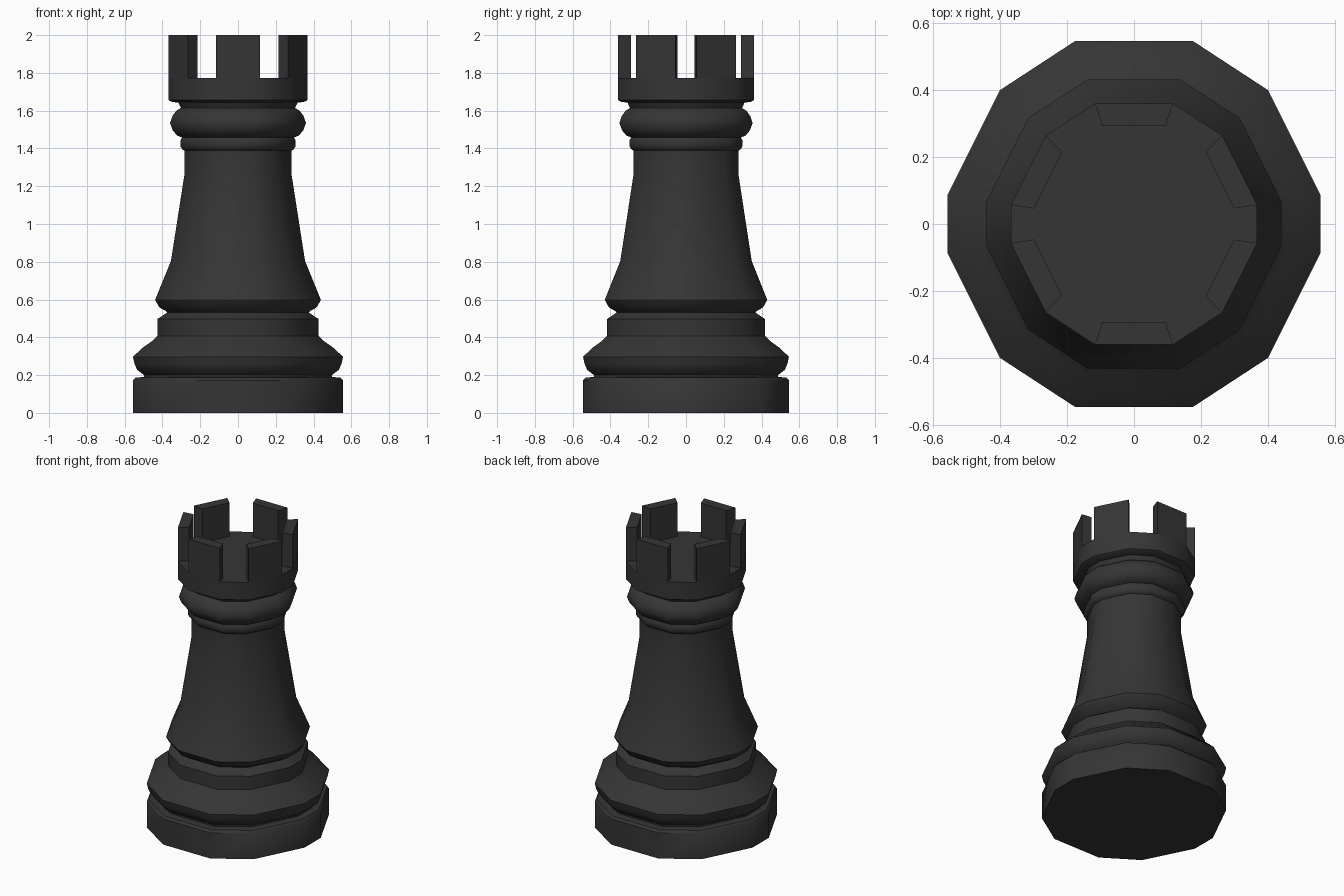
import bpy, bmesh, math

if "Cube" in bpy.data.objects:
    bpy.data.objects.remove(bpy.data.objects["Cube"])

mat = bpy.data.materials.new("charcoal")
mat.diffuse_color = (0.036, 0.036, 0.036, 1)
mat.use_nodes = True
mat.node_tree.nodes["Principled BSDF"].inputs["Base Color"].default_value = mat.diffuse_color

# Twelve-sided cross-section, mirrored from one quadrant (half width 1 in x)
Q = [(1, 0.155), (0.718, 0.718), (0.317, 0.98)]
SECTION = (Q + [(-x, y) for x, y in reversed(Q)]
           + [(-x, -y) for x, y in Q] + [(x, -y) for x, y in reversed(Q)])


def finish(bm, name):
    bmesh.ops.recalc_face_normals(bm, faces=bm.faces)
    me = bpy.data.meshes.new(name)
    bm.to_mesh(me)
    bm.free()
    ob = bpy.data.objects.new(name, me)
    bpy.context.collection.objects.link(ob)
    me.materials.append(mat)
    bpy.ops.object.select_all(action='DESELECT')
    ob.select_set(True)
    bpy.context.view_layer.objects.active = ob
    bpy.ops.object.shade_smooth_by_angle(angle=math.radians(40))
    return ob


def lofted(name, profile):
    bm = bmesh.new()
    rings = [[bm.verts.new((x * r, y * r, z)) for x, y in SECTION] for r, z in profile]
    n = len(SECTION)
    for a, b in zip(rings, rings[1:]):
        for i in range(n):
            j = (i + 1) % n
            bm.faces.new((a[i], a[j], b[j], b[i]))
    bm.faces.new(rings[0][::-1])
    bm.faces.new(rings[-1])
    return finish(bm, name)


# Turned tower body: plinth, bulge, flared shaft, collar and crown
lofted("tower_body", [
    (0.556, 0), (0.556, 0.172), (0.543, 0.187), (0.497, 0.19), (0.497, 0.2),
    (0.534, 0.228), (0.548, 0.26), (0.556, 0.297), (0.505, 0.345), (0.455, 0.38),
    (0.427, 0.407), (0.427, 0.497), (0.374, 0.532), (0.38, 0.538),
    (0.416, 0.558), (0.439, 0.598), (0.355, 0.804), (0.283, 1.265), (0.283, 1.388),
    (0.295, 1.395), (0.305, 1.412), (0.305, 1.442), (0.296, 1.458), (0.322, 1.468),
    (0.345, 1.495), (0.36, 1.535), (0.347, 1.572), (0.326, 1.6), (0.302, 1.614),
    (0.316, 1.642), (0.355, 1.648), (0.367, 1.656), (0.367, 1.774)])

# Six battlements standing on alternate sides of the crown
for k, (i, j) in enumerate([(0, 1), (2, 3), (4, 5), (6, 7), (8, 9), (10, 11)]):
    bm = bmesh.new()
    plan = [(SECTION[i], 0.367), (SECTION[j], 0.367), (SECTION[j], 0.298), (SECTION[i], 0.298)]
    low = [bm.verts.new((p[0] * r, p[1] * r, 1.774)) for p, r in plan]
    high = [bm.verts.new((p[0] * r, p[1] * r, 2.0)) for p, r in plan]
    bm.faces.new(high)
    for a in range(4):
        b = (a + 1) % 4
        bm.faces.new((low[a], low[b], high[b], high[a]))
    bm.faces.new(low[::-1])
    finish(bm, f"battlement_{k + 1}")
